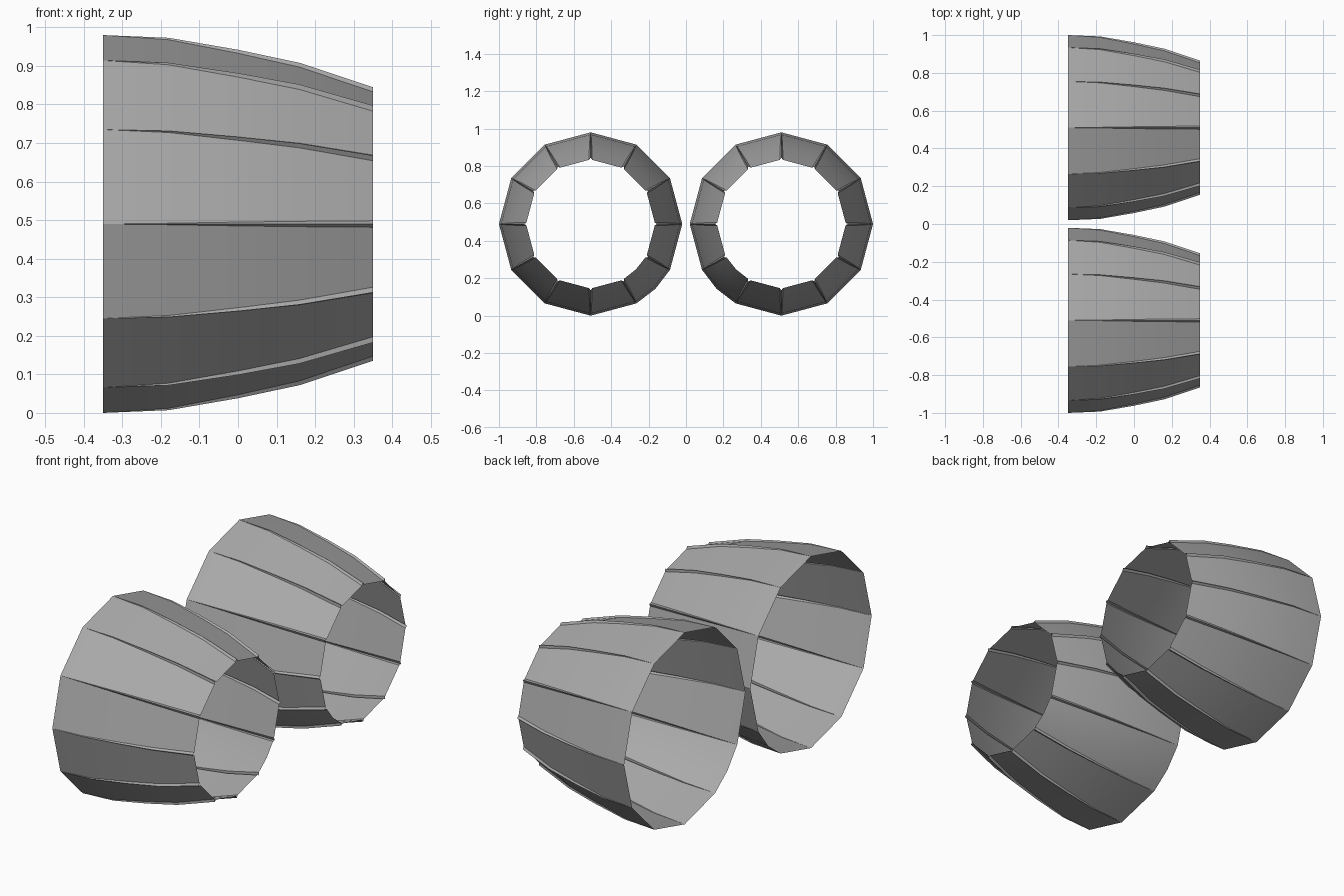
import bpy, bmesh
from math import sin, cos, pi, radians

cube = bpy.data.objects.get("Cube")
if cube:
    bpy.data.objects.remove(cube)

grey = bpy.data.materials.new("plain grey")
grey.use_nodes = True
colour = (0.4, 0.4, 0.4, 1)
grey.diffuse_color = colour
grey.node_tree.nodes["Principled BSDF"].inputs["Base Color"].default_value = colour

PETALS = 12
CENTRE_Y, CENTRE_Z = 0.51, 0.49
# Lengthwise stations: x, ridge radius, ridge height, ridge half width
STATIONS = [
    (-0.35, 0.49, 0.0, 0.0),
    (-0.18, 0.483, 0.005, 0.002),
    (0.0, 0.452, 0.009, 0.005),
    (0.16, 0.418, 0.011, 0.007),
    (0.35, 0.355, 0.012, 0.0085),
]
ROUNDED_PETAL = 7  # lower petal facing the other shell


def ring(bm, station, side):
    """One cross-section: flat petals joined by small pointed ridges."""
    x, tip, height, half = station
    base = tip - height
    spread = half / base
    points = []
    for i in range(PETALS):
        a = 2 * pi * i / PETALS
        points += [(a - spread, base), (a, tip), (a + spread, base)]
        if i == ROUNDED_PETAL:
            points.append((a + pi / PETALS, base))
    return [bm.verts.new((x, side * (CENTRE_Y + r * cos(a)), CENTRE_Z + r * sin(a)))
            for a, r in points]


def shell(name, side):
    """Open tapered shell lying along x."""
    bm = bmesh.new()
    rings = [ring(bm, s, side) for s in STATIONS]
    for lo, hi in zip(rings, rings[1:]):
        for j in range(len(lo)):
            k = (j + 1) % len(lo)
            quad = [lo[j], lo[k], hi[k], hi[j]]
            bm.faces.new(quad if side > 0 else quad[::-1])
    # Ridges run out to a point at the wide end
    bmesh.ops.remove_doubles(bm, verts=bm.verts, dist=0.0001)
    mesh = bpy.data.meshes.new(name)
    bm.to_mesh(mesh)
    bm.free()
    mesh.materials.append(grey)
    obj = bpy.data.objects.new(name, mesh)
    bpy.context.collection.objects.link(obj)
    bpy.ops.object.select_all(action="DESELECT")
    obj.select_set(True)
    bpy.context.view_layer.objects.active = obj
    bpy.ops.object.shade_smooth_by_angle(angle=radians(20))


shell("front_ribbed_shell", -1)
shell("back_ribbed_shell", 1)
